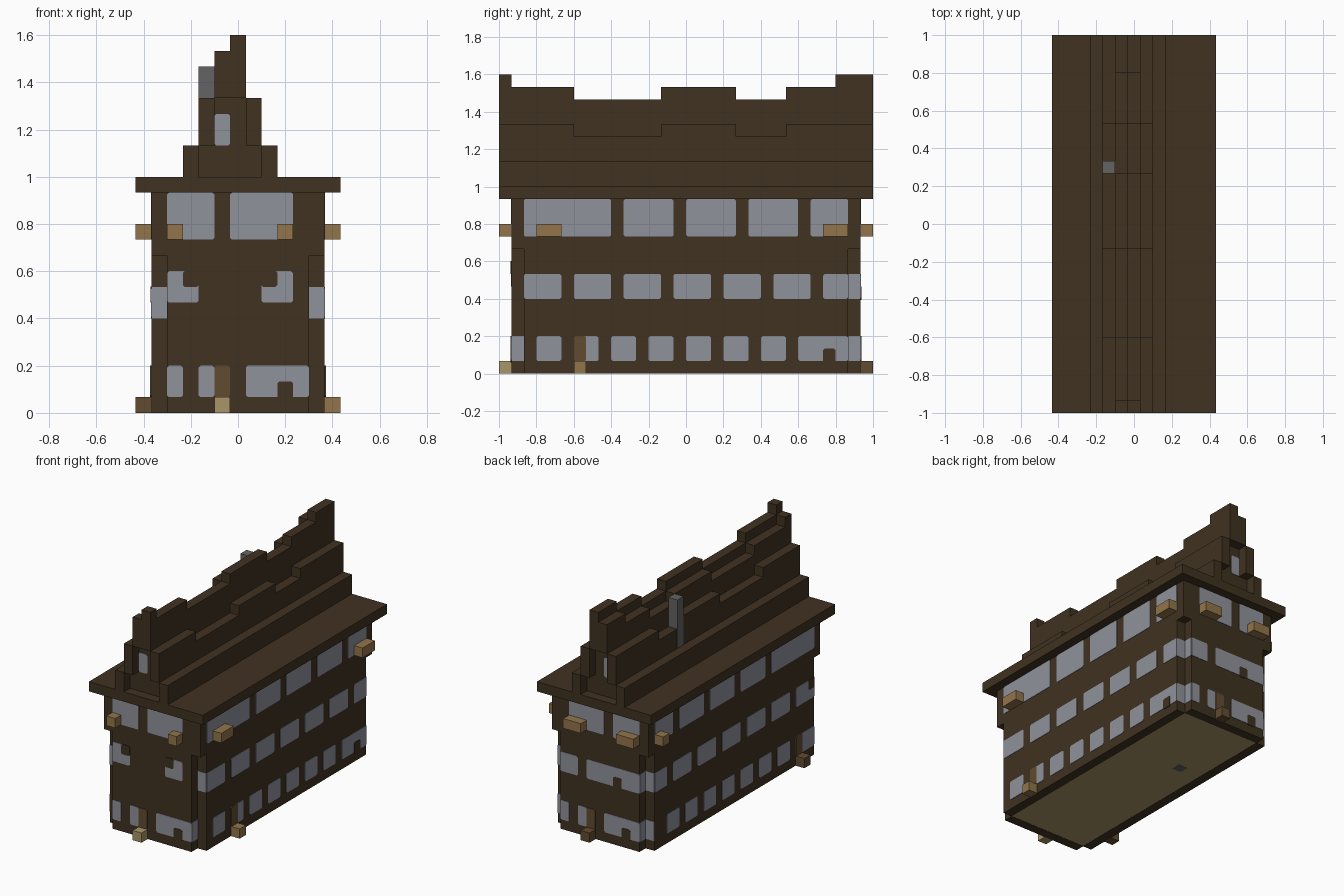
import bpy
import bmesh
from mathutils import Vector

UNIT = 1 / 15  # one block of the building

if "Cube" in bpy.data.objects:
    bpy.data.objects.remove(bpy.data.objects["Cube"], do_unlink=True)


def material(name, red, green, blue):
    mat = bpy.data.materials.new(name)
    mat.use_nodes = True
    colour = (red, green, blue, 1)
    mat.diffuse_color = colour
    for node in mat.node_tree.nodes:
        if node.type == "BSDF_PRINCIPLED":
            node.inputs["Base Color"].default_value = colour
    return mat


timber = material("dark timber", .051, .032, .015)
glass = material("grey glass", .28, .29, .335)
tan = material("tan wood", .287, .178, .069)
khaki = material("pale boards", .392, .305, .138)
door_wood = material("door wood", .122, .07, .03)
stone = material("chimney stone", .127, .127, .125)


def finish(name, bm, mat):
    bmesh.ops.recalc_face_normals(bm, faces=bm.faces)
    bmesh.ops.scale(bm, vec=Vector((UNIT, UNIT, UNIT)), verts=bm.verts)
    mesh = bpy.data.meshes.new(name)
    bm.to_mesh(mesh)
    bm.free()
    mesh.materials.append(mat)
    obj = bpy.data.objects.new(name, mesh)
    bpy.context.collection.objects.link(obj)
    return obj


def prism(bm, outline, offset):
    """Extrude a flat outline along an offset."""
    face = bm.faces.new([bm.verts.new(p) for p in outline])
    result = bmesh.ops.extrude_face_region(bm, geom=[face], use_keep_orig=True)
    moved = [v for v in result["geom"] if isinstance(v, bmesh.types.BMVert)]
    bmesh.ops.translate(bm, vec=Vector(offset), verts=moved)


def boxes(name, mat, items):
    """Boxes given as (x range, y range, z range)."""
    bm = bmesh.new()
    for (xa, xb), (ya, yb), (za, zb) in items:
        base = [(xa, ya, za), (xb, ya, za), (xb, yb, za), (xa, yb, za)]
        prism(bm, base, (0, 0, zb - za))
    return finish(name, bm, mat)


def plates(name, mat, side, depth, items, thick=.04, cut=.12):
    """Thin plates on a wall, with clipped corners; items are (start, end, bottom, top)."""
    bm = bmesh.new()
    sign = -1 if side in ("front", "left") else 1
    along_x = side in ("front", "back")

    def place(a, z):
        return (a, sign * depth, z) if along_x else (sign * depth, a, z)

    offset = (0, sign * thick, 0) if along_x else (sign * thick, 0, 0)
    for a, b, low, high in items:
        if cut:
            pts = [(a + cut, low), (b - cut, low), (b, low + cut), (b, high - cut),
                   (b - cut, high), (a + cut, high), (a, high - cut), (a, low + cut)]
        else:
            pts = [(a, low), (b, low), (b, high), (a, high)]
        prism(bm, [place(*p) for p in pts], offset)
    return finish(name, bm, mat)


def row(starts, width, low, high):
    return [(s, s + width, low, high) for s in starts]


# Walls: a cross-shaped plan below leaves notched corners, a full storey above
FULL = (-15, 15)
SHORT = (-14, 14)
boxes("lower_walls", timber, [((-4.5, 4.5), SHORT, (0.05, 10)),
                              ((-5.5, 5.5), (-13, 13), (0.05, 10))])
boxes("upper_walls", timber, [((-5.5, 5.5), SHORT, (10, 14))])
boxes("floor", khaki, [((-4.5, 4.5), (-13, 13), (0.02, .2))])
bm_rim = [((s * 5 - .5, s * 5 + .5), (-13, 13), (0, .1)) for s in (-1, 1)]
bm_rim += [((-4.5, 4.5), (s * 13.5 - .5, s * 13.5 + .5), (0, .1)) for s in (-1, 1)]
boxes("base_rim", timber, bm_rim)

# Roof: eaves, stepped slopes and recessed gables
boxes("eaves", timber, [((-6.5, 6.5), FULL, (14, 15))])
boxes("gable_core", timber, [((-2.5, 1.5), SHORT, (15, 17)),
                             ((-1.5, .5), SHORT, (17, 20))])
boxes("lower_slopes", timber, [((x, x + 1), FULL, (15, 17)) for x in (-3.5, 1.5)])

# The ridge sags in stretches; its left half sits one block lower
edges = (-15, -14, -9, -2, 4, 8, 12, 15)
tops = (24, 23, 22, 23, 22, 23, 24)
ridge, slopes = [], []
for start, end, top in zip(edges, edges[1:], tops):
    span = (start, end)
    ridge += [((-.5, .5), span, (20, top)), ((-1.5, -.5), span, (20, top - 1))]
    height = 19 if top == 22 else 20
    slopes += [((x, x + 1), span, (17, height)) for x in (-2.5, .5)]
boxes("ridge", timber, ridge)
boxes("upper_slopes", timber, slopes)
boxes("chimney", stone, [((-2.52, -1.5), (4, 5), (0, 22))])

# Gable windows
for end in ("front", "back"):
    plates(end + "_gable_window", glass, end, 14, [(-1.5, -.5, 17, 19)])

# End walls
top_row = [(-4.5, -1.5, 11, 14), (-.5, 3.5, 11, 14)]
low_row = [(-4.5, -3.5, 1, 3), (-2.5, -1.5, 1, 3), (.5, 4.5, 1, 3)]
low_back = [(-b, -a, low, high) for a, b, low, high in low_row]
plates("front_windows", glass, "front", 14,
       top_row + low_row + [(-4.5, -2.5, 7, 9), (1.5, 3.5, 7, 9)])
plates("front_window_blocks", timber, "front", 14,
       [(-3.5, -2.5, 8, 9.02), (1.48, 2.5, 8, 9.02), (2.5, 3.5, .9, 2)], .07)
plates("back_windows", glass, "back", 14,
       top_row + low_back + [(-4.5, 1.5, 6, 8), (2.5, 4.5, 6, 8)])
plates("back_window_blocks", timber, "back", 14,
       [(-2.5, -1.5, 5.9, 7), (-3.5, -2.5, .9, 2)], .07)

# Long walls
upper = [(-13, -6, 11, 14), (10, 13, 11, 14)] + row(range(-5, 6, 5), 4, 11, 14)
plates("right_windows", glass, "right", 5.5,
       upper + row(range(-13, 10, 4), 3, 6, 8) + row(range(-12, 7, 3), 2, 1, 3)
       + [(11, 13, 6, 8), (9, 13, 1, 3)])
plates("right_window_block", timber, "right", 5.5, [(11, 12, .9, 2)], .07)
plates("left_windows", glass, "left", 5.5,
       upper + row(range(-13, 10, 4), 3, 6, 8) + row(range(-9, 10, 3), 2, 1, 3)
       + [(11, 13, 6, 8), (-13, -10, 1, 3)])
plates("left_window_block", timber, "left", 5.5, [(-13, -12, 7, 8.02)], .07)

# Panes inside the notched corners
for side in ("left", "right"):
    plates(side + "_corner_panes", glass, side, 4.5,
           [(13, 14, 6, 8), (13, 14, 1, 3), (-14, -13, 1, 3)], cut=0)
corners = (-5.5, 4.5)
plates("front_corner_panes", glass, "front", 13, row(corners, 1, 6, 8), cut=0)
plates("back_corner_panes", glass, "back", 13,
       row(corners, 1, 6, 8) + row(corners, 1, 1, 3), cut=0)

# Doors with a step in front of each
doors = {"front": (-1.5, 14, khaki), "back": (.5, 14, door_wood),
         "right": (-9, 5.5, tan), "left": (-11, 5.5, door_wood)}
for side, (start, depth, mat) in doors.items():
    plates(side + "_door", door_wood, side, depth, [(start, start + 1, 1, 3)], .08)
    sign = -1 if side in ("front", "left") else 1
    out = tuple(sorted((sign * depth, sign * (depth + 1))))
    span = (start, start + 1)
    plan = (span, out) if depth == 14 else (out, span)
    boxes(side + "_step", mat, [(*plan, (0, 1))])

# Projecting beam ends below the upper windows
level = (11, 12)
boxes("front_beams", tan, [((x, x + 1), (-15, -14), level) for x in (-4.5, 2.5)])
boxes("back_beams", tan, [((x, x + 2), (14, 15), level) for x in (-4.5, 1.5)])
boxes("right_beams", tan, [((5.5, 6.5), (y, y + 2), level) for y in (-12, 11)])
boxes("left_beam", tan, [((-6.5, -5.5), (12, 13), level)])
